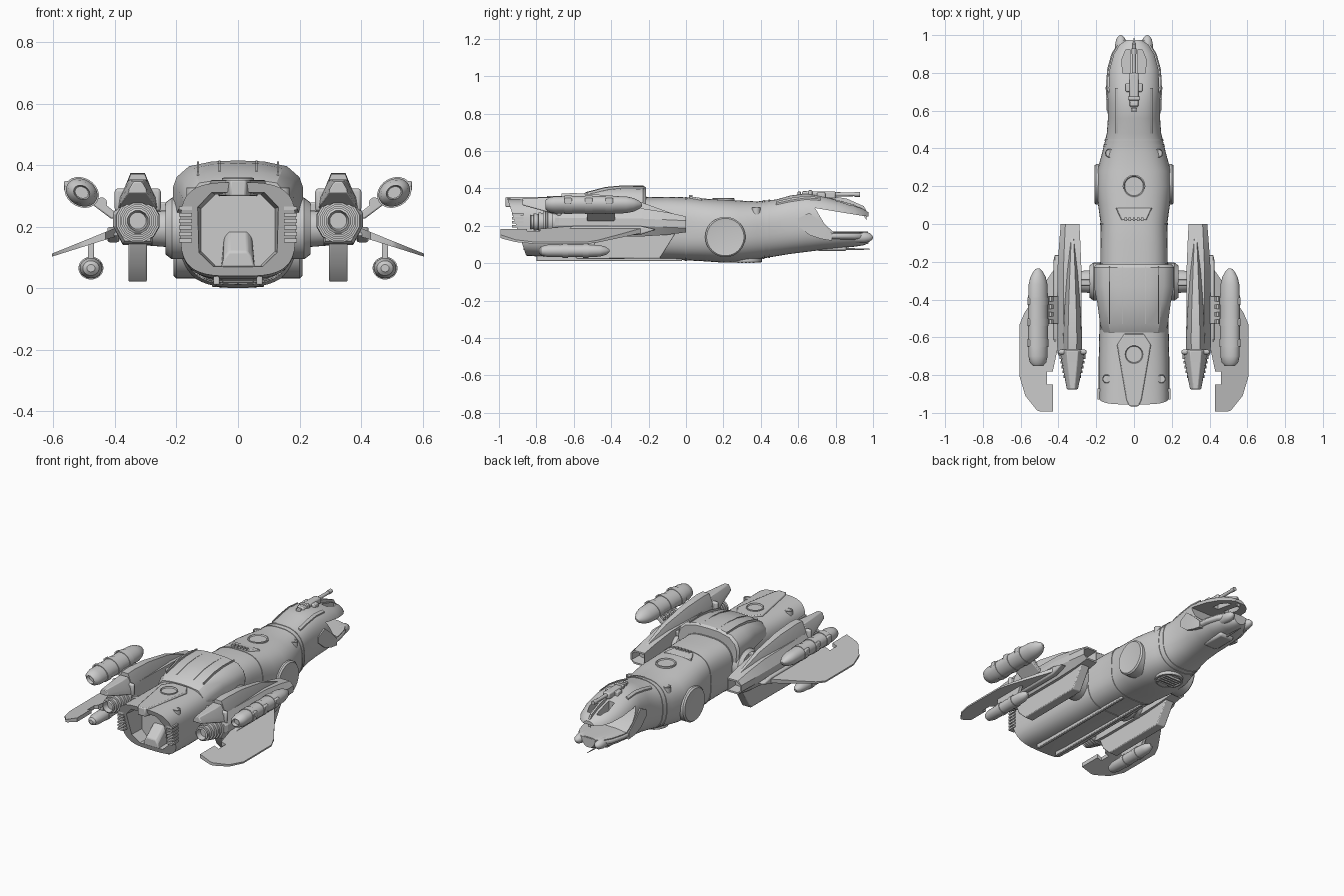
import bpy, bmesh
from math import sin, cos, pi, radians

if "Cube" in bpy.data.objects:
    bpy.data.objects.remove(bpy.data.objects["Cube"])

# ---------- helpers ----------
def make(name, verts, faces, mirror=False, bevel=0, angle=32):
    me = bpy.data.meshes.new(name)
    me.from_pydata(verts, [], faces)
    bm = bmesh.new(); bm.from_mesh(me)
    bmesh.ops.recalc_face_normals(bm, faces=bm.faces)
    bm.to_mesh(me); bm.free()
    ob = bpy.data.objects.new(name, me)
    bpy.context.collection.objects.link(ob)
    if bevel:
        m = ob.modifiers.new("bevel", 'BEVEL'); m.width = bevel; m.segments = 2; m.limit_method = 'ANGLE'
    if mirror:
        ob.modifiers.new("mirror", 'MIRROR')
    smooth(ob, angle)
    return ob

def select(ob):
    bpy.ops.object.select_all(action='DESELECT')
    ob.select_set(True); bpy.context.view_layer.objects.active = ob

def smooth(ob, angle=32):
    select(ob); bpy.ops.object.shade_smooth_by_angle(angle=radians(angle))

def loft(name, rings, **kw):
    n = len(rings[0])
    faces = [(i*n+j, i*n+(j+1) % n, (i+1)*n+(j+1) % n, (i+1)*n+j)
             for i in range(len(rings)-1) for j in range(n)]
    faces += [tuple(range(n)), tuple(range((len(rings)-1)*n, len(rings)*n))]
    return make(name, [v for r in rings for v in r], faces, **kw)

def tube(name, x, z, prof, n=24, sx=1, tilt=0, off=0, **kw):
    # lathe along y; prof holds (y, radius); sx stretches the section, tilt rolls it
    rings = []
    for y, r in prof:
        ring = []
        for k in range(n):
            a = 2*pi*(k+off)/n
            u, v = sx*r*cos(a), r*sin(a)
            ring.append((x+u*cos(tilt)-v*sin(tilt), y, z+u*sin(tilt)+v*cos(tilt)))
        rings.append(ring)
    return loft(name, rings, **kw)

def disc(name, axis, c, prof, n=32, **kw):
    # lathe along x or z; prof holds (offset, radius)
    def p(h, r, a):
        return ((c[0]+h, c[1]+r*cos(a), c[2]+r*sin(a)) if axis == 'x'
                else (c[0]+r*cos(a), c[1]+r*sin(a), c[2]+h))
    return loft(name, [[p(h, r, 2*pi*k/n) for k in range(n)] for h, r in prof], **kw)

def box(name, x, y, z, **kw):
    return loft(name, [[(x[0], q, z[0]), (x[1], q, z[0]), (x[1], q, z[1]), (x[0], q, z[1])] for q in y], **kw)

def side_plate(name, x, pts, **kw):
    return loft(name, [[(q, y, z) for y, z in pts] for q in x], **kw)

def cut(ob, cutter):
    m = ob.modifiers.new("cut", 'BOOLEAN'); m.object = cutter; m.solver = 'EXACT'
    select(ob); bpy.ops.object.modifier_apply(modifier=m.name)
    bpy.data.objects.remove(cutter)

# ---------- hull: y, half width, bottom, top, squareness, rear slant ----------
S = [(-.905, .187, .04, .345, 3.4, .33), (-.72, .187, .03, .345, 3.2, .1), (-.4, .18, .025, .35, 3, 0),
     (-.1, .178, .02, .355, 3, 0), (0, .176, .015, .352, 2.9, 0), (.1, .19, .01, .345, 2.7, 0),
     (.2, .2, .003, .34, 2.6, 0), (.28, .195, .006, .335, 2.5, 0), (.38, .168, .02, .33, 2.5, 0),
     (.48, .144, .037, .34, 2.5, 0), (.56, .138, .05, .362, 2.5, 0), (.64, .141, .06, .372, 2.5, 0),
     (.72, .145, .07, .36, 2.6, 0), (.82, .138, .08, .335, 2.7, 0), (.9, .116, .088, .312, 2.7, 0),
     (.95, .086, .096, .288, 2.6, 0), (.975, .05, .106, .272, 2.4, 0)]

def section(y):
    for a, b in zip(S, S[1:]):
        if y <= b[0]:
            t = (y-a[0])/(b[0]-a[0])
            return [p+(q-p)*t for p, q in zip(a, b)]
    return S[-1]

def hull_ring(s, grow=0, n=48):
    y, w, zb, zt, e, k = s
    zc, h = (zb+zt)/2, (zt-zb)/2
    out = []
    for i in range(n):
        c, d = cos(2*pi*i/n), sin(2*pi*i/n)
        u = abs(c)**(2/e)*(1 if c > 0 else -1)
        v = abs(d)**(2/e)*(1 if d > 0 else -1)
        out.append((u*(w+grow), y-k*v*h, zc+v*(h+grow)))
    return out

def top(x, y):
    _, w, zb, zt, e, k = section(y)
    return (zb+zt)/2+(zt-zb)/2*max(0, 1-abs(x/w)**e)**(1/e)

hull = loft("hull", [hull_ring(s) for s in S])
# open mouth between the jaws
cut(hull, side_plate("mouth_cut", (-.4, .4), [(.69, .295), (.74, .21), (.79, .165), (1.1, .165), (1.1, .24), (.95, .252)]))
# windows through the upper jaw
for s in (-1, 1):
    cut(hull, loft("window_cut", [[(s*x, y, z) for x, y in ((.022, .8), (.06, .8), (.065, .87), (.045, .92), (.022, .925))]
                                  for z in (.2, .5)]))
# open bay in the stern
def octagon(w, z0, z1, c, y):
    return [(x, y, z) for x, z in ((-w, z0+c), (-w+c, z0), (w-c, z0), (w, z0+c), (w, z1-c), (w-c, z1), (-w+c, z1), (-w, z1-c))]
cut(hull, loft("bay_cut", [octagon(.145, .06, .32, .05, -1.1), octagon(.12, .075, .305, .045, -.79)]))
smooth(hull)
loft("bay_hump", [[(x, y, z) for x, z in ((-.055, .07), (.055, .07), (.045, t), (.03, t+.02), (-.03, t+.02), (-.045, t))]
                  for y, t in ((-.87, .1), (-.77, .18))], bevel=.006)
for i in range(6):
    box("stern_louvre", (.15, .192), (-.93, -.87), (.15+i*.021, .162+i*.021), mirror=True)

# hull seam bands
for y in (-.215, .0, .415, .445):
    loft("seam_band", [hull_ring(section(y-.005), .003), hull_ring(section(y+.005), .003)])

# ---------- hull fittings ----------
disc("side_disc", 'x', (0, .21, .14), [(.1, .108), (.2, .108), (.209, .1), (.207, .09)], mirror=True)
def hatch(name, x, y, r, z=None, **kw):
    z = top(x, y) if z is None else z
    disc(name, 'z', (x, y, z), [(-.03, r), (.006, r), (.008, r*.9), (.001, r*.82), (.001, r*.3)], **kw)
hatch("dorsal_hatch", 0, .2, .06)
hatch("port_fore", .13, .375, .023, mirror=True)
hatch("port_aft", .145, -.82, .023, mirror=True)
disc("belly_vent", 'z', (0, .32, .012), [(.03, .085), (-.006, .085), (-.008, .075), (.002, .065)])
for i in range(5):
    box("belly_slat", (-.06, .06), (.275+i*.02, .285+i*.02), (.002, .03))
box("keel_rail", (.06, .08), (-.8, -.02), (.012, .05), mirror=True, bevel=.004)
loft("dorsal_vent", [[(-w, y, z0), (w, y, z0), (w*.9, y, z), (-w*.9, y, z)]
                     for y, w, z0, z in ((.02, .07, .33, .357), (.085, .1, .33, .348))], bevel=.004)
for i in range(5):
    box("vent_tooth", (-.05+i*.022, -.038+i*.022), (.015, .035), (.34, .364))
loft("stern_panel", [[(x, y, z) for x, y in ((-.05, -.58), (.05, -.58), (.09, -.64), (.04, -.93), (.025, -.965), (-.025, -.965), (-.04, -.93), (-.09, -.64))]
                     for z in (.3, .353)], bevel=.006)
hatch("stern_hatch", 0, -.69, .052, .352)

# ---------- dorsal arch over the nacelle joints ----------
def arch(y, w, z0, sh, zt):
    half = [(w, z0), (w*1.01, sh-.07), (w*.95, sh-.035), (w*.76, sh), (w*.4, zt-.003)]
    return [(x, y, z) for x, z in half]+[(0, y, zt)]+[(-x, y, z) for x, z in half[::-1]]
loft("dorsal_arch", [arch(-.215, .2, .23, .385, .405), arch(-.23, .21, .22, .395, .415), arch(-.33, .21, .22, .397, .416),
                     arch(-.42, .192, .26, .39, .408), arch(-.53, .178, .27, .366, .382), arch(-.575, .165, .28, .343, .355)])
for x in (.06, .13):
    loft("arch_rib", [[(x-.003, y, .33), (x+.003, y, .33), (x+.003, y, z), (x-.003, y, z)]
                      for y, z in ((-.225, .415-x*.04), (-.34, .418-x*.04), (-.43, .41-x*.04), (-.53, .384-x*.04))], mirror=True)

# ---------- head ----------
loft("nose_blade", [[(-.01, y, z-.05), (.01, y, z-.05), (.006, y, z), (-.006, y, z)]
                    for y, z in ((.8, .355), (.86, .345), (.95, .305), (.965, .28))])
box("gun_block", (-.045, .045), (.7, .745), (.34, .378), bevel=.006)
box("gun_body", (-.024, .024), (.62, .8), (.345, .384), bevel=.008)
tube("gun_barrel", 0, .368, [(.78, .012), (.9, .01), (.9, .013), (.93, .013)], n=12)
for i in range(3):
    box("crest_step", (-.03+i*.008, .03-i*.008), (.655-i*.03, .675-i*.03), (.35, .39-i*.004), bevel=.004)
loft("head_rail", [[(.086, y, top(.09, y)-.02), (.1, y, top(.1, y)-.02), (.1, y, top(.1, y)+.008), (.086, y, top(.086, y)+.008)]
                   for y in (.48, .56, .64, .72)], mirror=True)
loft("cheek_plate", [[(section(y)[1]-.02, y, a), (section(y)[1]+.005, y, a), (section(y)[1]+.005, y, b), (section(y)[1]-.02, y, b)]
                     for y, a, b in ((.6, .2, .24), (.66, .15, .27), (.72, .13, .22), (.78, .12, .16))], mirror=True)
loft("jaw_lip", [hull_ring((y, section(y)[1]*1.0, .125, .166, 3, 0), .004) for y in (.78, .82, .86, .9, .95, .972)])
tube("nose_lamp", .07, .138, [(.86, .02), (.9, .03), (.95, .03), (.98, .024), (.995, .012), (1, .003)], mirror=True)
box("chin_unit", (-.05, .05), (.7, .86), (.065, .11), bevel=.012)
tube("probe", 0, .075, [(.78, .007), (.9, .005), (.985, .002)], n=8)

# ---------- nacelles ----------
NX, NZ = .326, .22
def hexa(y, w, z0, z1):
    c, m = w*.6, (z0+z1)/2
    return [(NX+a, y, z) for a, z in ((-c, z0), (c, z0), (w, m-.02), (w, m+.02), (c, z1), (-c, z1))]
nac = loft("nacelle", [hexa(0, .062, .165, .25), hexa(-.1, .07, .152, .272), hexa(-.25, .08, .142, .295), hexa(-.6, .081, .142, .302),
                       hexa(-.68, .08, .145, .3), hexa(-.7, .07, .155, .285)], angle=20)
cut(nac, loft("intake_cut", [hexa(.05, .055, .172, .243), hexa(-.07, .05, .18, .235)]))
smooth(nac, 20)
nac.modifiers.new("mirror", 'MIRROR')
nozzle = [(-.68, .074)]
for i in range(5):
    y, r = -.7-i*.025, .072-i*.006
    nozzle += [(y, r), (y-.014, r), (y-.015, r-.01), (y-.024, r-.01)]
tube("nozzle", NX, NZ, nozzle+[(-.83, .042), (-.835, .034), (-.8, .028)], n=12, off=.5, mirror=True)
def wedge(y, w, z0, z1):
    return [(NX+a, y, z) for a, z in ((-w, z0), (w, z0), (w*.9, z0+(z1-z0)*.4), (w*.45, z1), (-w*.45, z1), (-w*.9, z0+(z1-z0)*.4))]
loft("nacelle_spine", [wedge(-.07, .014, .24, .265), wedge(-.25, .03, .27, .33), wedge(-.45, .045, .28, .365),
                       wedge(-.6, .052, .28, .375), wedge(-.665, .05, .28, .372)], mirror=True, angle=20)
loft("nacelle_tail", [wedge(-.67, .066, .255, .355), wedge(-.73, .058, .27, .352), wedge(-.875, .03, .31, .347)], mirror=True, bevel=.004)
box("tail_collar", (NX-.075, NX+.075), (-.69, -.665), (.25, .325), mirror=True, bevel=.01)
side_plate("nacelle_keel", (NX-.03, NX+.03), [(-.05, .17), (-.14, .025), (-.58, .022), (-.64, .08), (-.68, .17)], mirror=True, bevel=.005)
# swivel joints between hull and nacelles
disc("joint_drum", 'x', (0, -.305, .195), [(.12, .1), (.215, .1), (.235, .085), (.235, .06), (.3, .055)], mirror=True)
box("joint_strut", (.2, .3), (-.325, -.295), (.25, .28), mirror=True, bevel=.005)

# ---------- wings ----------
W = [(.37, -.17), (.43, -.25), (.5, -.35), (.58, -.47), (.605, -.53), (.605, -.81), (.575, -.91), (.515, -.985), (.5, -.992),
     (.43, -.992), (.43, -.85), (.46, -.85), (.46, -.78), (.43, -.78), (.4, -.64), (.37, -.6)]
loft("wing", [[(x, y, .182-(x-.4)*.36+s*(.014-(x-.4)*.045)) for x, y in W] for s in (-1, 1)], mirror=True)
side_plate("wing_root", (.385, .425), [(-.16, .18), (-.25, .2), (-.6, .2), (-.66, .175), (-.6, .15), (-.25, .15)], mirror=True, bevel=.008)

# ---------- weapon pods ----------
T = radians(30)
tube("upper_pod", .508, .312, [(-.235, .006), (-.25, .02), (-.28, .034), (-.32, .042), (-.39, .044), (-.39, .047), (-.43, .047), (-.43, .044),
     (-.5, .044), (-.5, .047), (-.54, .047), (-.54, .044), (-.61, .044), (-.61, .047), (-.65, .047), (-.65, .043), (-.7, .043),
     (-.735, .036), (-.752, .022), (-.73, .018)], sx=1.25, tilt=T, mirror=True)
for y in (-.41, -.52, -.63):
    box("pod_clamp", (.53, .565), (y-.02, y+.02), (.315, .35), mirror=True, bevel=.005)
loft("pod_bracket", [[(.39, y, .24), (.41, y, .225), (.49, y, .285), (.47, y, .305)] for y in (-.53, -.38)], mirror=True, bevel=.005)
for i in range(4):
    tube("bracket_bolt", .443, .278, [(-.385-i*.04, .018), (-.41-i*.04, .018)], n=10, mirror=True)
tube("lower_pod", .478, .066, [(-.41, .006), (-.425, .02), (-.46, .031), (-.52, .034), (-.52, .037), (-.55, .037), (-.55, .034), (-.63, .034),
     (-.63, .037), (-.66, .037), (-.66, .034), (-.74, .033), (-.775, .024), (-.785, .012)], sx=1.1, mirror=True)
side_plate("lower_pylon", (.468, .488), [(-.5, .08), (-.46, .155), (-.68, .155), (-.68, .08)], mirror=True, bevel=.003)
